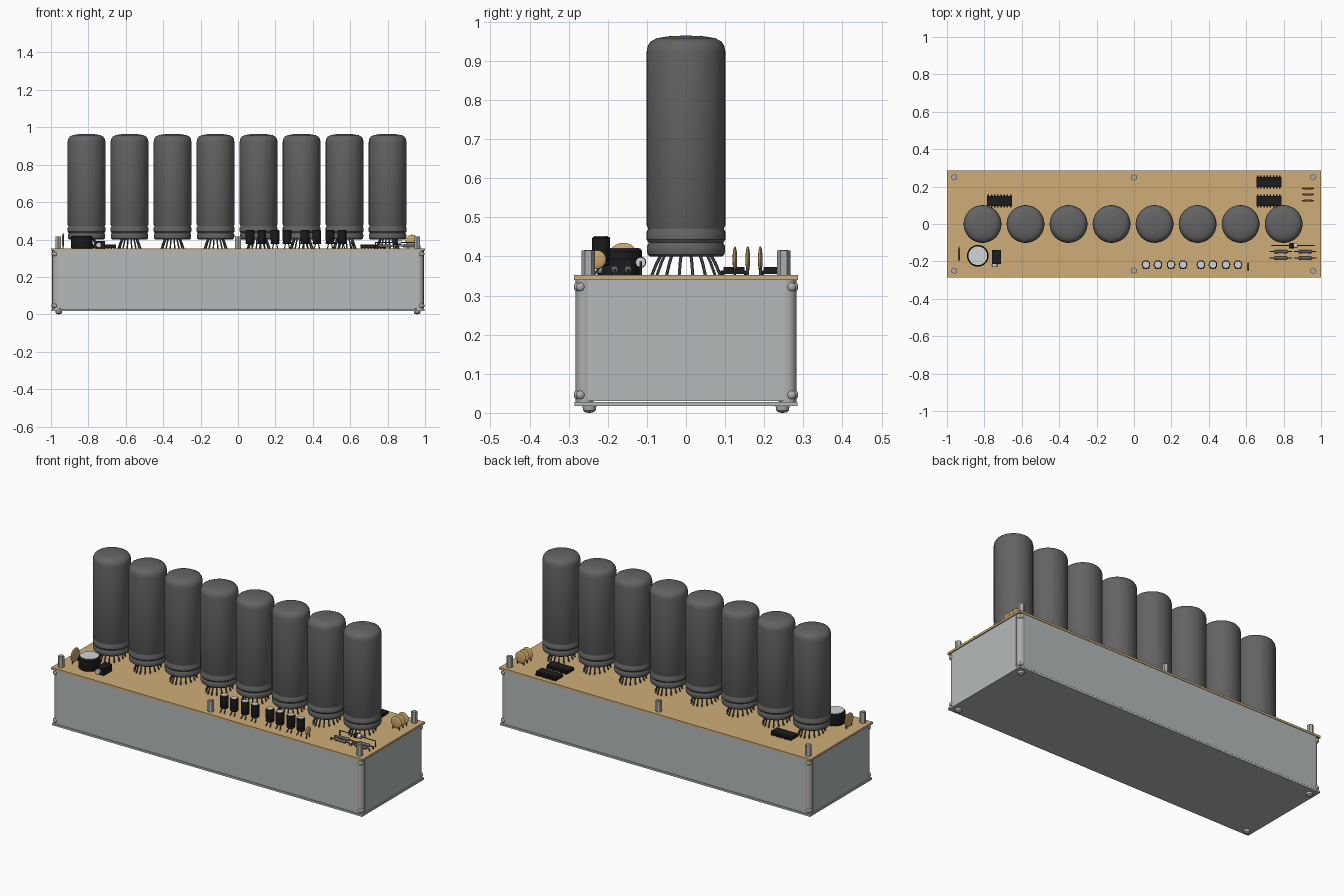
import bpy, bmesh, math
from mathutils import Matrix, Vector

if "Cube" in bpy.data.objects:
    bpy.data.objects.remove(bpy.data.objects["Cube"])

def material(name, c):
    m = bpy.data.materials.new(name)
    m.diffuse_color = (*c, 1)
    m.use_nodes = True
    m.node_tree.nodes["Principled BSDF"].inputs["Base Color"].default_value = m.diffuse_color
    return m

GLASS = material("dark grey glass", (0.125, 0.125, 0.125))
BOARD = material("tan board", (0.62, 0.42, 0.19))
PANEL = material("light grey panel", (0.46, 0.49, 0.49))
METAL = material("grey metal", (0.42, 0.42, 0.43))
BLACK = material("black plastic", (0.012, 0.012, 0.013))
SILVER = material("pale silver", (0.65, 0.66, 0.67))
GOLD = material("ochre ceramic", (0.60, 0.38, 0.14))
WIRE = material("dark wire", (0.09, 0.09, 0.09))
TOP = 0.352  # upper face of the board


def box(bm, x0, x1, y0, y1, z0, z1):
    m = Matrix.Translation(((x0 + x1) / 2, (y0 + y1) / 2, (z0 + z1) / 2)) @ \
        Matrix.Diagonal((x1 - x0, y1 - y0, z1 - z0, 1))
    bmesh.ops.create_cube(bm, size=1, matrix=m)


def rod(bm, a, b, r, n=16, r2=None):
    a, b = Vector(a), Vector(b)
    d = b - a
    m = Matrix.Translation((a + b) / 2) @ d.to_track_quat('Z', 'Y').to_matrix().to_4x4()
    bmesh.ops.create_cone(bm, cap_ends=True, segments=n, radius1=r,
                          radius2=r if r2 is None else r2, depth=d.length, matrix=m)


def ball(bm, c, s, u=14, v=8):
    m = Matrix.Translation(c) @ Matrix.Diagonal((*s, 1))
    bmesh.ops.create_uvsphere(bm, u_segments=u, v_segments=v, radius=1, matrix=m)


def lathe(bm, profile, x, y, n=40):
    vs = [bm.verts.new((x + r, y, z)) for r, z in profile]
    es = [bm.edges.new(p) for p in zip(vs, vs[1:])]
    bmesh.ops.spin(bm, geom=vs + es, cent=(x, y, 0), axis=(0, 0, 1),
                   angle=2 * math.pi, steps=n, use_merge=True)
    bmesh.ops.remove_doubles(bm, verts=bm.verts, dist=1e-5)


def part(name, mat, build):
    bm = bmesh.new()
    build(bm)
    bmesh.ops.recalc_face_normals(bm, faces=bm.faces)
    me = bpy.data.meshes.new(name)
    bm.to_mesh(me)
    bm.free()
    me.materials.append(mat)
    ob = bpy.data.objects.new(name, me)
    bpy.context.collection.objects.link(ob)
    return ob


CORNERS = [(sx, sy) for sx in (-1, 1) for sy in (-1, 1)]

# Case: core, four panels, base plate
def case(bm):
    box(bm, -0.985, 0.985, -0.272, 0.272, 0.03, 0.34)
    for s in (-1, 1):
        box(bm, -0.965, 0.965, s * 0.278 - 0.005, s * 0.278 + 0.005, 0.03, 0.34)
        box(bm, s * 0.989 - 0.005, s * 0.989 + 0.005, -0.252, 0.252, 0.03, 0.34)
part("case_panels", PANEL, case)
part("base_plate", PANEL, lambda bm: box(bm, -0.997, 0.997, -0.285, 0.285, 0.017, 0.028))

# Corner strips
def strips(bm):
    for sx, sy in CORNERS:
        rod(bm, (sx * 0.969, sy * 0.259, 0.028), (sx * 0.969, sy * 0.259, 0.34), 0.023, 24)
part("corner_strips", METAL, strips)

# Panel screws on the front, back and ends
def screws(bm):
    for sx, sy in CORNERS:
        for z in (0.046, 0.322):
            ball(bm, (sx * 0.99, sy * 0.27, z), (0.007, 0.011, 0.011))
            ball(bm, (sx * 0.98, sy * 0.28, z), (0.011, 0.007, 0.011))
part("panel_screws", METAL, screws)

# Feet under the base
def feet(bm):
    for sx, sy in CORNERS:
        lathe(bm, [(0, 0), (0.01, 0.001), (0.016, 0.006), (0.018, 0.018)],
              sx * 0.958, sy * 0.247, 20)
part("feet", METAL, feet)

# Board and the six posts standing on it
part("circuit_board", BOARD, lambda bm: box(bm, -1, 1, -0.286, 0.286, 0.34, TOP))

def posts(bm):
    for x in (-0.962, 0, 0.958):
        for y in (-0.25, 0.25):
            rod(bm, (x, y, TOP), (x, y, 0.415), 0.017, 6)
            rod(bm, (x, y, 0.41), (x, y, 0.417), 0.011, 12)
part("posts", METAL, posts)

# Eight glass tubes with grooved bases and splayed leads
PROFILE = [(0, 0.40), (0.092, 0.40), (0.098, 0.405), (0.1, 0.415), (0.1, 0.426), (0.096, 0.433),
           (0.096, 0.436), (0.101, 0.443), (0.101, 0.463), (0.097, 0.469), (0.097, 0.472),
           (0.101, 0.48), (0.101, 0.922), (0.098, 0.938), (0.09, 0.95), (0.075, 0.958),
           (0.045, 0.963), (0, 0.965)]
for i in range(8):
    cx = -0.81 + 0.23 * i
    part(f"tube_{i + 1}", GLASS, lambda bm: lathe(bm, PROFILE, cx, 0))

    def leads(bm):
        for k in range(16):
            a = 2 * math.pi * (k + 0.5) / 16
            c, s = math.cos(a), math.sin(a)
            rod(bm, (cx + 0.042 * c, 0.066 * s, 0.402), (cx + 0.05 * c, 0.075 * s, 0.385), 0.004, 6)
            rod(bm, (cx + 0.05 * c, 0.075 * s, 0.386), (cx + 0.062 * c, 0.09 * s, 0.35), 0.004, 6)
    part(f"tube_leads_{i + 1}", WIRE, leads)

# Chips with two rows of pins
CHIPS = [(-0.719, 0.123), (0.721, 0.225), (0.721, 0.123)]
for n, (x, y) in enumerate(CHIPS, 1):
    def pins(bm):
        for k in range(8):
            px = x - 0.0595 + 0.017 * k
            for s in (-1, 1):
                box(bm, px - 0.004, px + 0.004, y + s * 0.03 - 0.005, y + s * 0.03 + 0.005, 0.35, 0.364)
    part(f"chip_{n}", BLACK, lambda bm: box(bm, x - 0.067, x + 0.067, y - 0.027, y + 0.027, 0.355, 0.373))
    part(f"chip_pins_{n}", BLACK, pins)

# Row of small standing capacitors: bodies, tops and legs
CAPS = [0.064, 0.128, 0.198, 0.262, 0.358, 0.422, 0.492, 0.556]
Y = -0.217

def cap_bodies(bm):
    for x in CAPS:
        lathe(bm, [(0, 0.376), (0.02, 0.376), (0.023, 0.38), (0.023, 0.386), (0.021, 0.39),
                   (0.023, 0.394), (0.023, 0.447), (0.02, 0.45), (0, 0.45)], x, Y, 20)
part("small_capacitors", BLACK, cap_bodies)

def cap_tops(bm):
    for x in CAPS:
        rod(bm, (x, Y, 0.449), (x, Y, 0.452), 0.018, 20)
part("small_capacitor_tops", SILVER, cap_tops)

def cap_legs(bm):
    for x in CAPS:
        for s in (-1, 1):
            rod(bm, (x + s * 0.008, Y, 0.378), (x + s * 0.014, Y - 0.02, 0.35), 0.003, 6)
part("small_capacitor_legs", WIRE, cap_legs)

# Large capacitor, and the block beside it
part("large_capacitor", BLACK, lambda bm: lathe(
    bm, [(0, TOP), (0.055, TOP), (0.058, 0.357), (0.058, 0.413), (0.053, 0.42), (0, 0.42)], -0.835, -0.17, 32))
part("large_capacitor_top", SILVER, lambda bm: rod(bm, (-0.835, -0.17, 0.417), (-0.835, -0.17, 0.422), 0.05, 32))
part("regulator", BLACK, lambda bm: box(bm, -0.758, -0.712, -0.215, -0.138, TOP, 0.392))
part("regulator_tab", SILVER, lambda bm: rod(bm, (-0.745, -0.228, 0.371), (-0.745, -0.21, 0.371), 0.014, 16))

# Ceramic discs standing on edge: centre, radius, axis, half thickness
DISCS = [((-0.935, -0.16, 0.395), 0.04, 'x'), ((0.61, -0.228, 0.392), 0.024, 'x'),
         ((0.93, 0.19, 0.392), 0.034, 'y'), ((0.93, 0.158, 0.392), 0.034, 'y'),
         ((0.93, 0.125, 0.392), 0.034, 'y')]

def discs(bm):
    for c, r, ax in DISCS:
        ball(bm, c, (0.006, r, r) if ax == 'x' else (r, 0.006, r), 20, 14)
part("ceramic_discs", GOLD, discs)

def disc_legs(bm):
    for c, r, ax in DISCS:
        for s in (-1, 1):
            o = Vector((0, s * r * 0.6, 0) if ax == 'x' else (s * r * 0.6, 0, 0))
            a = Vector(c) + o
            rod(bm, a, (a.x, a.y, 0.35), 0.003, 6)
part("ceramic_disc_legs", WIRE, disc_legs)

# Resistors lying on the board, with bulged ends and bent wires
RESISTORS = [(0.785, -0.148), (0.785, -0.182), (0.915, -0.148), (0.915, -0.182)]

def resistors(bm):
    for x, y in RESISTORS:
        rod(bm, (x - 0.028, y, 0.366), (x + 0.028, y, 0.366), 0.008, 12)
        for s in (-1, 1):
            ball(bm, (x + s * 0.025, y, 0.366), (0.012, 0.01, 0.01), 12, 8)
part("resistors", GLASS, resistors)

def wires(bm):
    for x, y, z, h in [(x, y, 0.366, 0.058) for x, y in RESISTORS] + [(0.85, -0.116, 0.385, 0.115)]:
        rod(bm, (x - h, y, z), (x + h, y, z), 0.003, 6)
        for s in (-1, 1):
            rod(bm, (x + s * h, y, z + 0.002), (x + s * h, y, 0.35), 0.003, 6)
part("resistor_wires", WIRE, wires)

# Diode with a dark band
part("diode", SILVER, lambda bm: rod(bm, (0.83, -0.116, 0.385), (0.875, -0.116, 0.385), 0.013, 16))
part("diode_band", BLACK, lambda bm: rod(bm, (0.832, -0.116, 0.385), (0.855, -0.116, 0.385), 0.0145, 16))

# Smooth curved surfaces, keep hard edges
for ob in bpy.data.objects:
    ob.select_set(True)
    bpy.context.view_layer.objects.active = ob
bpy.ops.object.shade_smooth_by_angle(angle=math.radians(35))
